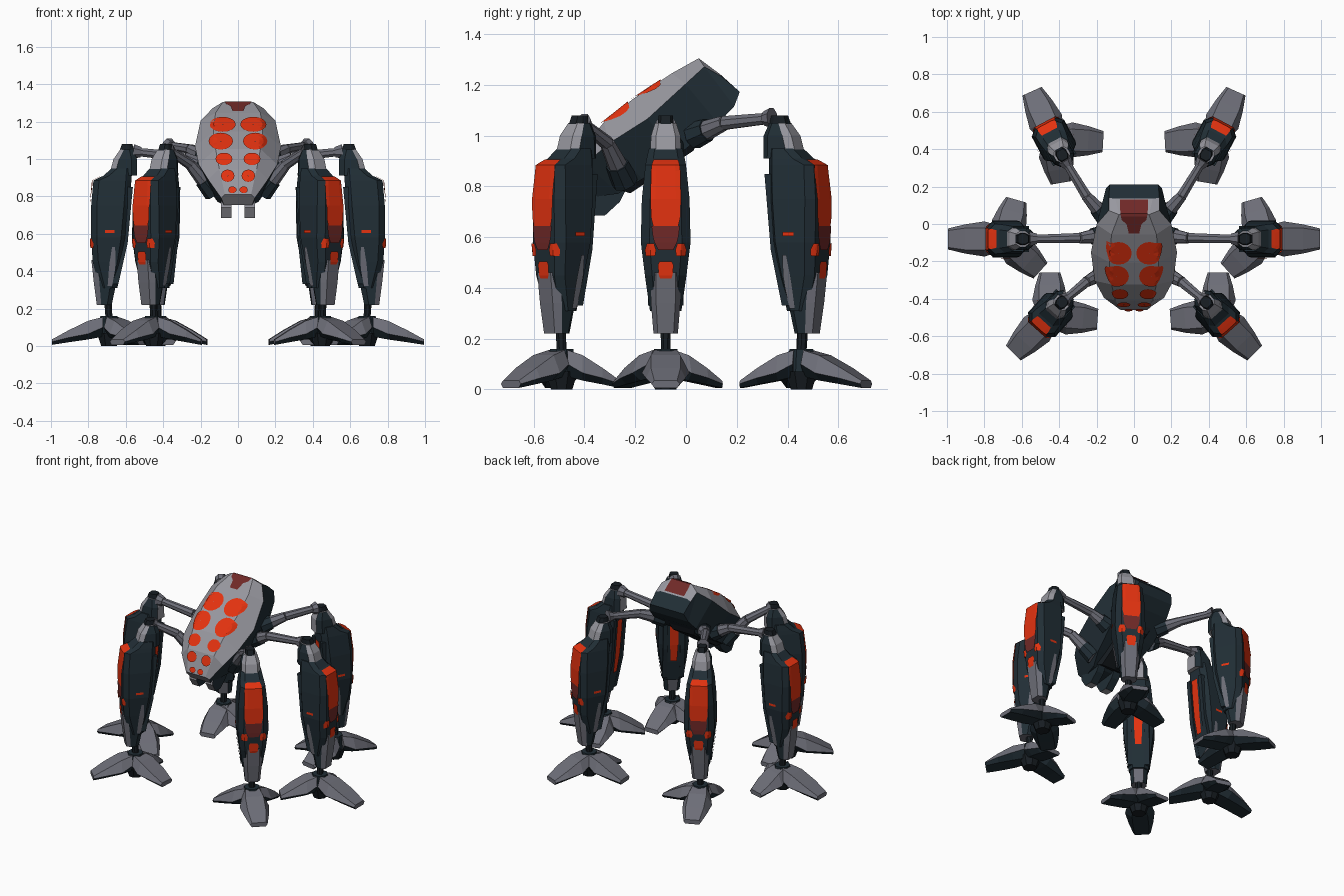
import bpy, bmesh, math
from mathutils import Vector
from mathutils.bvhtree import BVHTree

if "Cube" in bpy.data.objects:
    bpy.data.objects.remove(bpy.data.objects["Cube"], do_unlink=True)


def material(name, r, g, b):
    m = bpy.data.materials.new(name)
    m.use_nodes = True
    m.diffuse_color = (r, g, b, 1)
    m.node_tree.nodes["Principled BSDF"].inputs["Base Color"].default_value = (r, g, b, 1)
    return m


SHELL = material("light_grey", 0.31, 0.31, 0.345)
GREY = material("mid_grey", 0.152, 0.155, 0.186)
TEAL = material("dark_teal", 0.015, 0.027, 0.036)
BLACK = material("near_black", 0.009, 0.013, 0.017)
ORANGE = material("orange_red", 0.77, 0.032, 0.005)
MAROON = material("dark_red", 0.16, 0.022, 0.02)


def make(name, verts, faces, mats, index=None, facing=None):
    bm = bmesh.new()
    vs = [bm.verts.new(v) for v in verts]
    for i, f in enumerate(faces):
        face = bm.faces.new([vs[k] for k in f])
        face.material_index = index[i] if index else 0
    bm.normal_update()
    if facing is None:
        bmesh.ops.recalc_face_normals(bm, faces=bm.faces)
    else:
        for f in bm.faces:
            if f.normal.dot(facing) < 0:
                f.normal_flip()
    me = bpy.data.meshes.new(name)
    bm.to_mesh(me)
    bm.free()
    for m in mats:
        me.materials.append(m)
    ob = bpy.data.objects.new(name, me)
    bpy.context.collection.objects.link(ob)


def loft(name, rings, mats, side_index=None, cap_index=(0, 0)):
    """Skin a stack of equal rings and close the ends; returns a ray-cast tree."""
    n = len(rings[0])
    verts = [Vector(p) for r in rings for p in r]
    faces, index = [], []
    for i in range(len(rings) - 1):
        for k in range(n):
            j = (k + 1) % n
            faces.append((i * n + k, i * n + j, (i + 1) * n + j, (i + 1) * n + k))
            index.append(side_index[k] if side_index else 0)
    last = (len(rings) - 1) * n
    faces += [tuple(range(n)), tuple(range(last, last + n))]
    index += list(cap_index)
    make(name, verts, faces, mats, index)
    return BVHTree.FromPolygons(verts, faces)


def decal(name, rows, direction, tree, mat, lift=0.006):
    """Thin painted plate: a grid of points cast onto a hull."""
    d = Vector(direction).normalized()
    verts, c = [], len(rows[0])
    for p in (Vector(q) for r in rows for q in r):
        loc = tree.ray_cast(p - d, d)[0] or tree.find_nearest(p)[0]
        verts.append(loc - d * lift)
    faces = [(i * c + k, i * c + k + 1, (i + 1) * c + k + 1, (i + 1) * c + k)
             for i in range(len(rows) - 1) for k in range(c - 1)]
    make(name, verts, faces, [mat], facing=-d)


def beam(name, p, q, r1, r2, mat, n=8):
    p, q = Vector(p), Vector(q)
    rot = (q - p).to_track_quat('Z', 'Y')
    ring = [(math.cos(2 * math.pi * (k + .5) / n), math.sin(2 * math.pi * (k + .5) / n)) for k in range(n)]
    loft(name, [[o + rot @ Vector((x * r, y * r, 0)) for x, y in ring] for o, r in ((p, r1), (q, r2))], [mat])


# ---- Body: tilted hull, s runs to the nose, h is height above the back plane
def tilt(x, s, h):
    return Vector((x, 0.05 - 0.83 * s - 0.56 * h, 1.305 - 0.56 * s + 0.83 * h))


HULL = [  # top (s, half width, h), rim, belly
    ((-.035, .10, -.10), (-.035, .135, -.11), (-.06, .13, -.20)),
    ((0, .08, 0), (0, .135, -.04), (-.01, .15, -.235)),
    ((.12, .12, .01), (.10, .20, -.055), (.08, .165, -.255)),
    ((.30, .132, .012), (.30, .23, -.085), (.28, .175, -.27)),
    ((.45, .12, 0), (.48, .21, -.08), (.45, .15, -.27)),
    ((.58, .10, -.04), (.60, .16, -.095), (.56, .11, -.265)),
    ((.70, .07, -.125), (.695, .09, -.15), (.69, .075, -.20))]
rings = []
for t, r, b in HULL:
    rings.append([tilt(sg * w, s, h) for sg, (s, w, h) in
                  ((-1, t), (1, t), (1, r), (1, b), (-1, b), (-1, r))])
body = loft("body_hull", rings, [SHELL, TEAL], [0, 0, 1, 1, 1, 0], (1, 0))

# Back spots, in pairs shrinking towards the nose
for i, (x, z, rx, rz) in enumerate(((.082, 1.185, .07, .04), (.092, 1.095, .065, .045), (.075, 1.0, .045, .033),
                                    (.055, .91, .036, .033), (.03, .835, .022, .018))):
    for sg in (1, -1):
        rows = [[(sg * x + f * rx * math.cos(a * math.pi / 8), -.5, z + f * rz * math.sin(a * math.pi / 8))
                 for a in range(17)] for f in (.02, .35, .7, 1)]
        decal(f"back_spot_{i}", rows, (0, 1, 0), body, ORANGE, .009)
decal("rear_marking", [[(w * k / 3, y, 1.6) for k in range(-3, 4)] for y, w in
                       ((.13, .075), (.09, .075), (.055, .072), (.04, .07), (.02, .065), (0, .04), (-.05, .028))],
      (0, 0, -1), body, MAROON)

# Jaws and belly block under the nose
for sg in (1, -1):
    loft("jaw", [[(sg * x, y, z) for x in (.035, .09) for y in ((y0, y1) if x < .05 else (y1, y0))]
                 for z, y0, y1 in ((.685, -.375, -.32), (.74, -.41, -.26), (.82, -.40, -.22))],
         [SHELL, TEAL], [1, 1, 1, 0])
loft("belly_block", [[tilt(x, s, h) for x, s in ((-w, a), (w, a), (w, b), (-w, b))]
                     for h, w, a, b in ((-.24, .12, .15, .56), (-.29, .08, .22, .52))], [BLACK])


# ---- Legs
def section(P, z, uo, ui, w):
    """Eight-sided leg section between outer and inner planes."""
    c = min(.03, (uo - ui) * .3)
    return [P(u + .015, v * w, z) for u, v in ((uo, -.65), (uo, .65), (uo - c, 1), (ui + c, 1),
                                               (ui, .6), (ui, -.6), (ui + c, -1), (uo - c, -1))]


def toe(sx, centre, tip):
    """Broad at the ankle, narrowing to a blunt tip."""
    c, t = Vector((*centre, 0)), Vector((*tip, 0))
    d = (t - c).normalized()
    side, length = Vector((-d.y, d.x, 0)), (t - c).length
    out = []
    for f, wt, wm, wb, zt, zm, zb in ((.10, .045, .07, .04, .155, .10, .05), (.36, .058, .094, .05, .135, .065, .035),
                                      (.70, .058, .078, .05, .085, .045, .02), (1, .045, .056, .045, .035, .022, .006)):
        ring = [c + d * f * length + side * v + Vector((0, 0, z)) for v, z in
                ((-wt, zt), (wt, zt), (wm, zm), (wb, zb), (-wb, zb), (-wm, zm))]
        out.append([(sx * p.x, p.y, p.z) for p in ring])
    loft("toe", out, [GREY, TEAL], [0, 0, 1, 1, 1, 0])


# name, foot, outward angle, toe tips, arm path
LEGS = [("front", (.45, -.49), -48, ((.645, -.69), (.195, -.51), (.45, -.26)),
         ((.13, -.24, .82), (.255, -.31, .97), (.376, -.41, 1.05))),
        ("middle", (.69, -.08), 0, ((.995, -.08), (.63, .13), (.50, -.25)),
         ((.17, -.06, .95), (.29, -.075, 1.01), (.56, -.08, 1.04))),
        ("back", (.43, .455), 62, ((.545, .71), (.165, .44), (.39, .22)),
         ((.15, .03, 1.0), (.255, .15, 1.05), (.37, .34, 1.07)))]
DARK_SIDES = [0, 0, 1, 1, 0, 1, 1, 0]

for part, foot, ang, tips, path in LEGS:
    ca, sa = math.cos(math.radians(ang)), math.sin(math.radians(ang))
    for sx in (1, -1):
        def P(u, v, z):
            return Vector((sx * (foot[0] + u * ca - v * sa), foot[1] + u * sa + v * ca, z))

        out, across = P(1, 0, 0) - P(0, 0, 0), P(0, 1, 0) - P(0, 0, 0)
        # Foot and ankle
        for tip in tips:
            toe(sx, foot, tip)
        beam(f"{part}_foot_hub", P(0, 0, 0), P(0, 0, .07), .045, .07, BLACK)
        beam(f"{part}_foot_collar", P(0, 0, .07), P(0, 0, .16), .06, .05, TEAL)
        beam(f"{part}_ankle_rod", P(0, 0, .15), P(.01, 0, .34), .02, .024, BLACK)
        # Shin, armour and head
        loft(f"{part}_shin", [section(P, *r) for r in ((.22, .05, -.03, .048), (.34, .066, -.055, .058),
                                                       (.46, .079, -.08, .06))], [GREY, TEAL], DARK_SIDES)
        armour = loft(f"{part}_armour", [section(P, *r) for r in (
            (.31, .035, -.06, .062), (.45, .072, -.09, .082), (.58, .08, -.11, .098), (.75, .08, -.125, .094),
            (.885, .068, -.135, .08), (.91, .015, -.137, .075), (.95, -.03, -.14, .066))], [TEAL])
        loft(f"{part}_head", [section(P, *r) for r in ((.91, -.015, -.165, .062), (1.0, -.04, -.165, .058),
                                                       (1.05, -.075, -.145, .042))], [SHELL, TEAL], DARK_SIDES)
        loft(f"{part}_head_cap", [section(P, *r) for r in ((1.04, -.07, -.15, .032), (1.08, -.085, -.14, .028))],
             [BLACK])
        for v in (-.055, .055):
            loft(f"{part}_rear_strut", [[P(u + du, v + dv, z) for du, dv in
                                         ((0, -.015), (.05, -.015), (.05, .015), (0, .015))]
                                        for z, u in ((.33, -.05), (.55, -.10), (.85, -.128))], [TEAL])

        # Painted leg panels
        def panel(name, rows, mat, v0=0, sign=1):
            decal(name, [[P(.5 * sign, v0 + w * k / 3, z) for k in range(-3, 4)] for z, w in rows],
                  -out * sign, armour, mat, .008)

        panel("outer_panel", ((.907, .046), (.897, .052), (.884, .055), (.86, .058), (.75, .06), (.68, .058),
                              (.645, .05)), ORANGE)
        panel("outer_panel_base", ((.645, .056), (.60, .05), (.58, .045), (.55, .03)), MAROON)
        panel("centre_spot", ((.505, .024), (.49, .031), (.45, .027), (.42, .016)), ORANGE)
        for v in (-.06, .06):
            panel("side_spot", ((.575, .014), (.55, .022), (.525, .018)), ORANGE, v)
        panel("inner_stripe", ((.84, .026), (.75, .028), (.58, .026), (.46, .02)), ORANGE, 0, -1)
        for sg in (1, -1):
            decal("flank_dash", [[P(u, sg * .5, z) for u in (-.03, .02)] for z in (.605, .62)],
                  -across * sg, armour, ORANGE)
            decal("flank_strip", [[P(u - w, sg * .5, z), P(u + w, sg * .5, z)] for z, u, w in
                                  ((.32, -.005, .012), (.40, -.015, .016), (.45, -.02, .016), (.53, -.025, .008))],
                  -across * sg, armour, GREY)

        # Arched arm to the body with joints
        a, b, c = [Vector((sx * x, y, z)) for x, y, z in path]
        beam(f"{part}_arm_root", a, b, .048, .03, GREY)
        beam(f"{part}_arm", b, c, .029, .023, GREY)
        beam(f"{part}_arm_socket", a, a.lerp(b, .45), .055, .046, TEAL)
        beam(f"{part}_arm_collar", c.lerp(b, .15), c, .03, .042, GREY)
